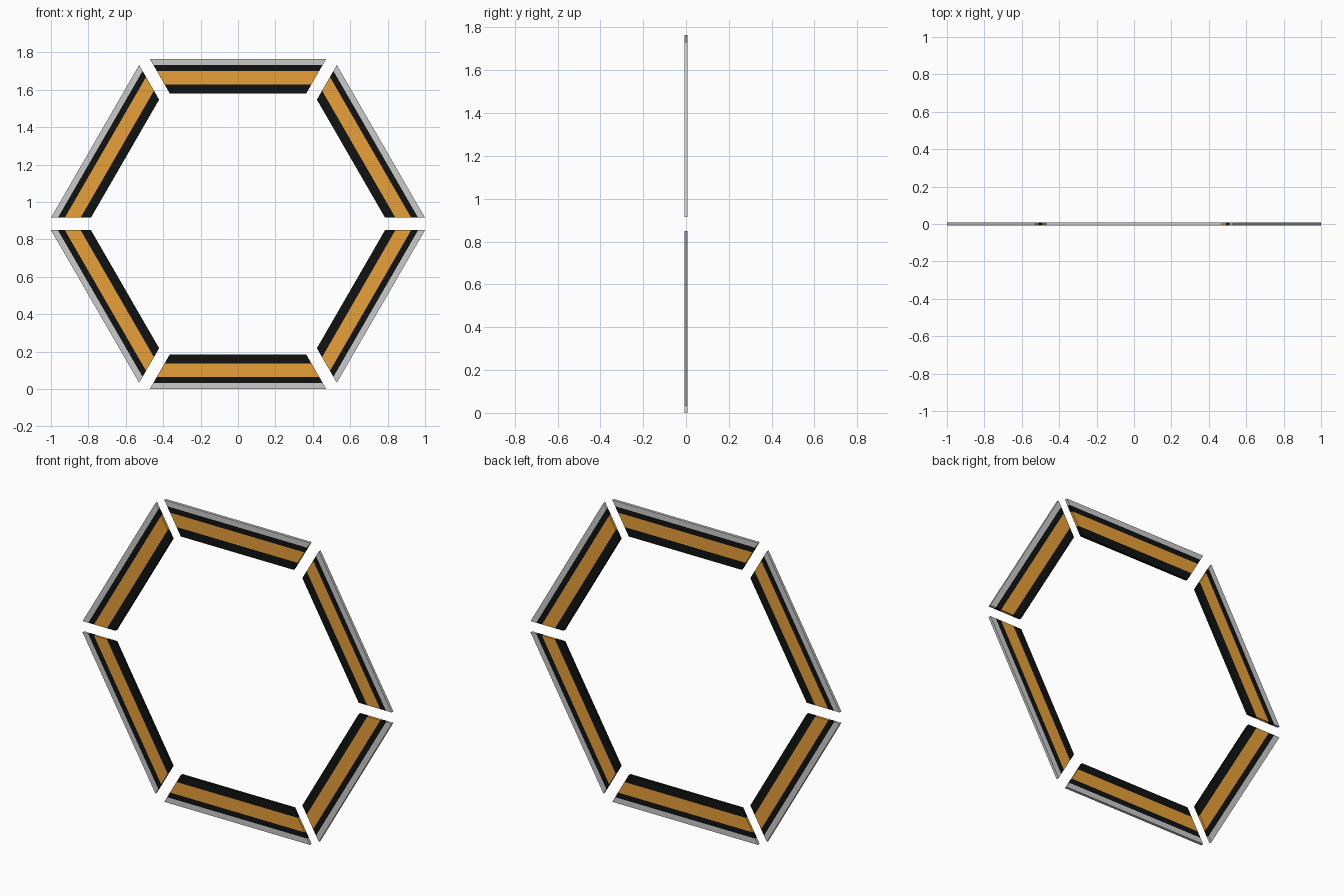
import bpy, bmesh, math
from mathutils import Matrix

if "Cube" in bpy.data.objects:
    bpy.data.objects.remove(bpy.data.objects["Cube"])

APOTHEM = 0.8825          # centre to outer edge
GAP = 0.033               # half width of the gaps between segments
HALF_Y = 0.008            # half thickness
BANDS = [0.0, 0.032, 0.064, 0.137, 0.185]   # band borders, from the outer edge inward


def material(name, color):
    m = bpy.data.materials.new(name)
    m.diffuse_color = (*color, 1)
    m.use_nodes = True
    m.node_tree.nodes["Principled BSDF"].inputs["Base Color"].default_value = m.diffuse_color
    return m


grey = material("grey", (0.8, 0.8, 0.8))
black = material("black", (0.005, 0.006, 0.006))
orange = material("amber", (0.8, 0.35, 0.04))


def segment(name, angle):
    """One mitred hexagon side: four coloured bands in a closed flat bar."""
    bm = bmesh.new()
    rows = []
    for d in BANDS:
        r = APOTHEM - d
        half = r * math.tan(math.pi / 6) - GAP / math.cos(math.pi / 6)
        rows.append([bm.verts.new((x, y, -r)) for x, y in
                     ((-half, -HALF_Y), (half, -HALF_Y), (half, HALF_Y), (-half, HALF_Y))])
    # band faces: front, right end, back, left end
    for i, mat in enumerate((0, 1, 2, 1)):
        a, b = rows[i], rows[i + 1]
        for k in range(4):
            n = (k + 1) % 4
            bm.faces.new((a[k], a[n], b[n], b[k])).material_index = mat
    # outer and inner edge faces
    bm.faces.new(rows[0]).material_index = 0
    bm.faces.new(rows[-1]).material_index = 1
    bmesh.ops.recalc_face_normals(bm, faces=bm.faces)
    bm.transform(Matrix.Translation((0, 0, APOTHEM)) @ Matrix.Rotation(angle, 4, 'Y'))
    mesh = bpy.data.meshes.new(name)
    bm.to_mesh(mesh)
    bm.free()
    for m in (grey, black, orange):
        mesh.materials.append(m)
    bpy.context.collection.objects.link(bpy.data.objects.new(name, mesh))


# six sides around the ring
names = ("bottom", "lower_left", "upper_left", "top", "upper_right", "lower_right")
for i, n in enumerate(names):
    segment(n + "_segment", i * math.pi / 3)
